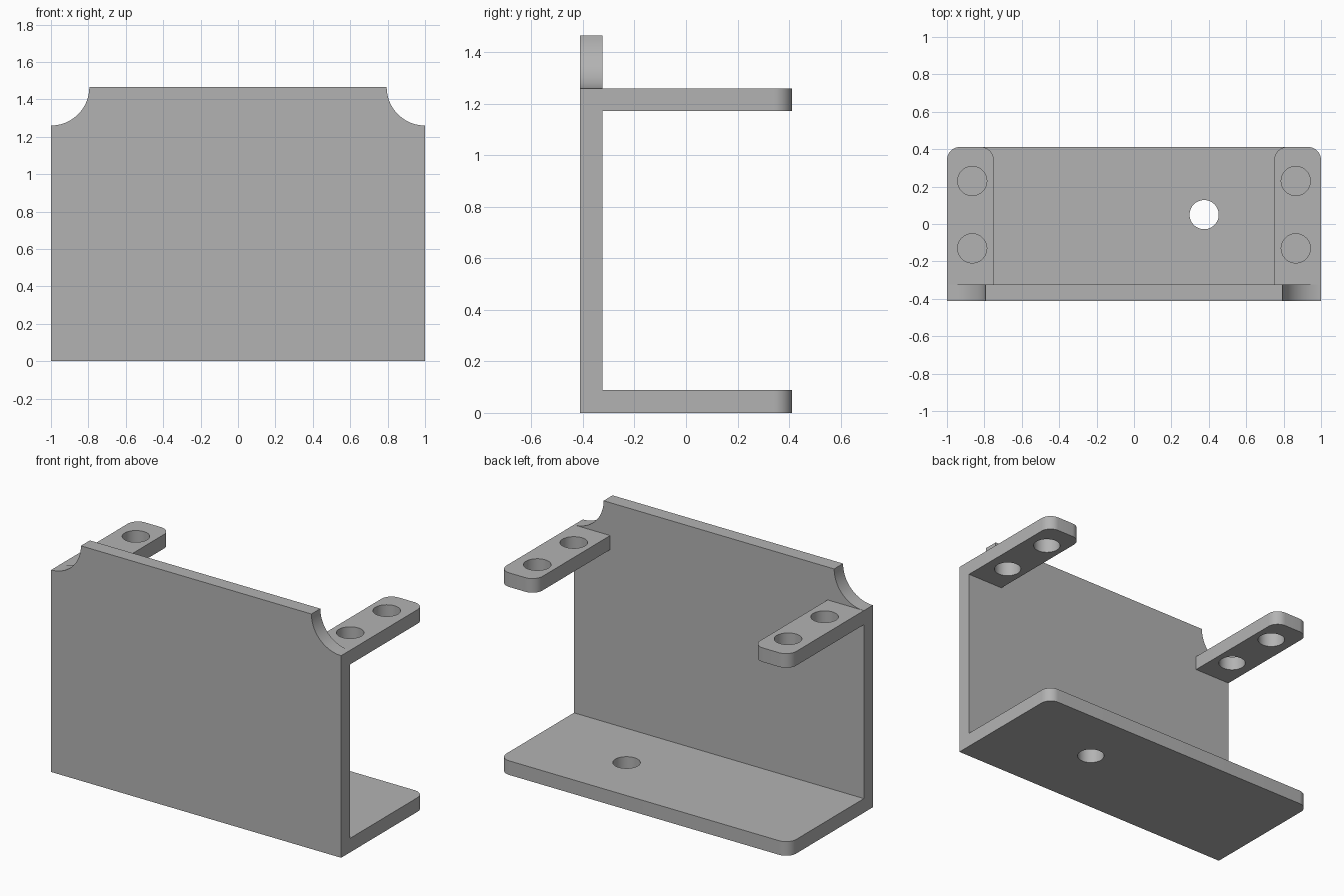
import bpy, bmesh
from math import pi, cos, sin, radians
from mathutils import Matrix

cube = bpy.data.objects.get("Cube")
if cube:
    bpy.data.objects.remove(cube, do_unlink=True)

HALF_X, HALF_Y, HEIGHT = 1.0, 0.412, 1.465
THICK = 0.088
INNER_Y = THICK - HALF_Y      # rear face of the wall
NOTCH = 0.205
TAB_TOP = HEIGHT - NOTCH
CORNER = 0.07
HOLE = 0.078

grey = bpy.data.materials.new("plain grey")
grey.use_nodes = True
colour = (0.45, 0.45, 0.45, 1)
grey.diffuse_color = colour
grey.node_tree.nodes["Principled BSDF"].inputs["Base Color"].default_value = colour


def arc(cx, cy, r, start, end, steps=12):
    angles = [start + (end - start) * i / steps for i in range(steps + 1)]
    return [(cx + r * cos(a), cy + r * sin(a)) for a in angles]


def circle(cx, cy):
    return arc(cx, cy, HOLE, 0, 2 * pi, 48)[:-1]


def flange(x0, x1, y0, y1, r=CORNER):
    """Rectangle outline with its two rear corners rounded."""
    return ([(x0, y0), (x1, y0)]
            + arc(x1 - r, y1 - r, r, 0, pi / 2)
            + arc(x0 + r, y1 - r, r, pi / 2, pi))


def plate(name, loops, matrix):
    """Fill an outline with holes, thicken it and place it."""
    bm = bmesh.new()
    edges = []
    for loop in loops:
        verts = [bm.verts.new((x, y, 0)) for x, y in loop]
        edges += [bm.edges.new((a, b)) for a, b in zip(verts, verts[1:] + verts[:1])]
    bmesh.ops.triangle_fill(bm, edges=edges, use_beauty=True, use_dissolve=False)
    out = bmesh.ops.extrude_face_region(bm, geom=bm.faces[:])
    top = [g for g in out["geom"] if isinstance(g, bmesh.types.BMVert)]
    bmesh.ops.translate(bm, verts=top, vec=(0, 0, THICK))
    bmesh.ops.transform(bm, matrix=matrix, verts=bm.verts[:])
    bmesh.ops.recalc_face_normals(bm, faces=bm.faces[:])
    mesh = bpy.data.meshes.new(name)
    bm.to_mesh(mesh)
    bm.free()
    mesh.materials.append(grey)
    ob = bpy.data.objects.new(name, mesh)
    bpy.context.collection.objects.link(ob)
    bpy.ops.object.select_all(action="DESELECT")
    ob.select_set(True)
    bpy.context.view_layer.objects.active = ob
    bpy.ops.object.shade_smooth_by_angle(angle=radians(30))


# Upright wall with scooped top corners
wall = ([(-HALF_X, 0), (HALF_X, 0)]
        + arc(HALF_X, HEIGHT, NOTCH, 1.5 * pi, pi, 24)
        + arc(-HALF_X, HEIGHT, NOTCH, 0, -pi / 2, 24))
plate("front_wall", [wall],
      Matrix.Translation((0, INNER_Y, 0)) @ Matrix.Rotation(pi / 2, 4, "X"))

# Base flange with a single off-centre hole
plate("base_flange",
      [flange(-HALF_X, HALF_X, INNER_Y, HALF_Y), circle(0.375, 0.05)],
      Matrix.Identity(4))

# Two upper tabs, each with a pair of holes
for side, name in ((1, "left_tab"), (-1, "right_tab")):
    x0, x1 = sorted((side * 0.75, side * HALF_X))
    holes = [circle(side * 0.865, y) for y in (-0.13, 0.23)]
    plate(name, [flange(x0, x1, INNER_Y, HALF_Y)] + holes,
          Matrix.Translation((0, 0, TAB_TOP - THICK)))
